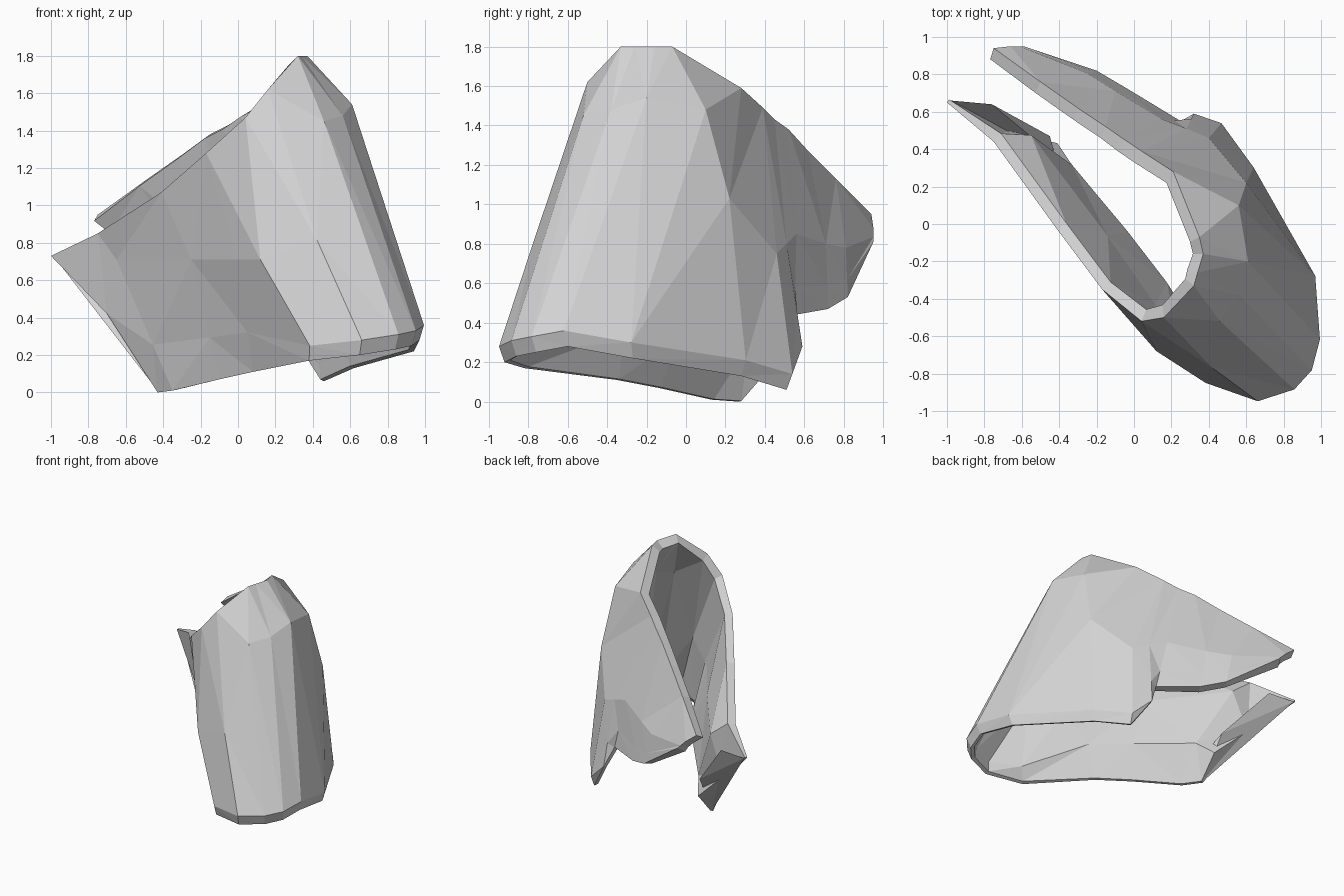
import bpy, bmesh
from mathutils import Vector

if "Cube" in bpy.data.objects:
    bpy.data.objects.remove(bpy.data.objects["Cube"])

grey = bpy.data.materials.new("plain_grey")
grey.diffuse_color = (0.66, 0.66, 0.66, 1)
grey.use_nodes = True
grey.node_tree.nodes["Principled BSDF"].inputs["Base Color"].default_value = grey.diffuse_color


def finish(name, bm):
    mesh = bpy.data.meshes.new(name)
    bm.to_mesh(mesh)
    bm.free()
    mesh.materials.append(grey)
    obj = bpy.data.objects.new(name, mesh)
    bpy.context.collection.objects.link(obj)
    return obj


# Cross-sections around the folded shell: hem, belly, rim
front_arm = [
    ((-.43, .27, 0), (-.70, .47, .42), (-1, .65, .73)),
    ((-.35, .13, .01), (-.65, .38, .71), (-.75, .44, .85)),
    ((-.10, -.14, .07), (-.25, -.15, .71), (-.41, -.03, 1.07)),
    ((.08, -.35, .11), (.0, -.51, .71), (-.17, -.35, 1.28)),
    ((.38, -.82, .17), (.12, -.68, .71), (.04, -.52, 1.47)),
]
fold = [
    ((.65, -.92, .2), (.42, -.77, .82), (.16, -.50, 1.62)),
    ((.84, -.86, .23), (.46, -.52, 1.45), (.32, -.33, 1.8)),
    ((.93, -.76, .25), (.56, -.38, 1.48), (.34, -.26, 1.8)),
    ((.97, -.60, .28), (.61, -.20, 1.54), (.37, -.16, 1.8)),
    ((.94, -.27, .22), (.56, .10, 1.48), (.35, -.07, 1.8)),
]
back_arm = [
    ((.62, .28, .13), (.60, .22, 1.03), (.21, .28, 1.59)),
    ((.46, .51, .06), (.40, .46, .75), (.04, .39, 1.49)),
    ((.32, .59, .28), (.28, .51, .8), (-.05, .45, 1.43)),
    ((.25, .55, .44), (.15, .56, .85), (-.15, .52, 1.38)),
    ((-.03, .72, .47), (-.10, .71, .8), (-.30, .62, 1.27)),
    ((-.20, .82, .53), (-.26, .81, .78), (-.50, .76, 1.13)),
    ((-.59, .95, .81), (-.66, .95, .88), (-.75, .94, .95)),
]
sections = front_arm + fold + back_arm

# Folded shell, with a softened belt just above the hem
bm = bmesh.new()
columns = []
for k, (hem, belly, rim) in enumerate(sections):
    hem, belly, rim = Vector(hem), Vector(belly), Vector(rim)
    out = Vector((hem.x - .3, hem.y + .1, 0)).normalized()
    if hem.x > .35:
        belt = hem + out * .03 + Vector((0, 0, .08))
    else:
        belt = hem.lerp(belly, .35)
    columns.append([bm.verts.new(p) for p in (hem, belt, belly, rim)])
for a, b in zip(columns, columns[1:]):
    for i in range(3):
        bm.faces.new((a[i], b[i], b[i + 1], a[i + 1]))
bmesh.ops.triangulate(bm, faces=bm.faces[:], quad_method='SHORT_EDGE')
shell = finish("folded_shell", bm)

# Wall thickness by row: thick front arm, thin hem, pointed arm tip
group = shell.vertex_groups.new(name="thickness")
for k in range(len(sections)):
    if k == 0:
        rows = (.02, .15, .04, .02)
    elif k < 4:
        rows = (.02, .16, .14, .06)
    elif k == 4:
        rows = (.03, .12, .16, .07)
    elif k < 13:
        rows = (.03, .07, .075, .075)
    else:
        rows = (.07, .07, .07, .07)
    for i, t in enumerate(rows):
        group.add([k * 4 + i], t / .2, 'REPLACE')
wall = shell.modifiers.new("wall", 'SOLIDIFY')
wall.thickness = .2
wall.offset = -1
wall.vertex_group = group.name

# Inward flare that closes the end of the front arm
bm = bmesh.new()
for p in ((-.98, .66, .72), (-.76, .64, .72), (-.45, .47, .34),
          (-.43, .28, .01), (-.66, .48, .43), (-.42, .36, .25)):
    bm.verts.new(p)
bmesh.ops.convex_hull(bm, input=bm.verts[:])
finish("front_arm_flare", bm)
